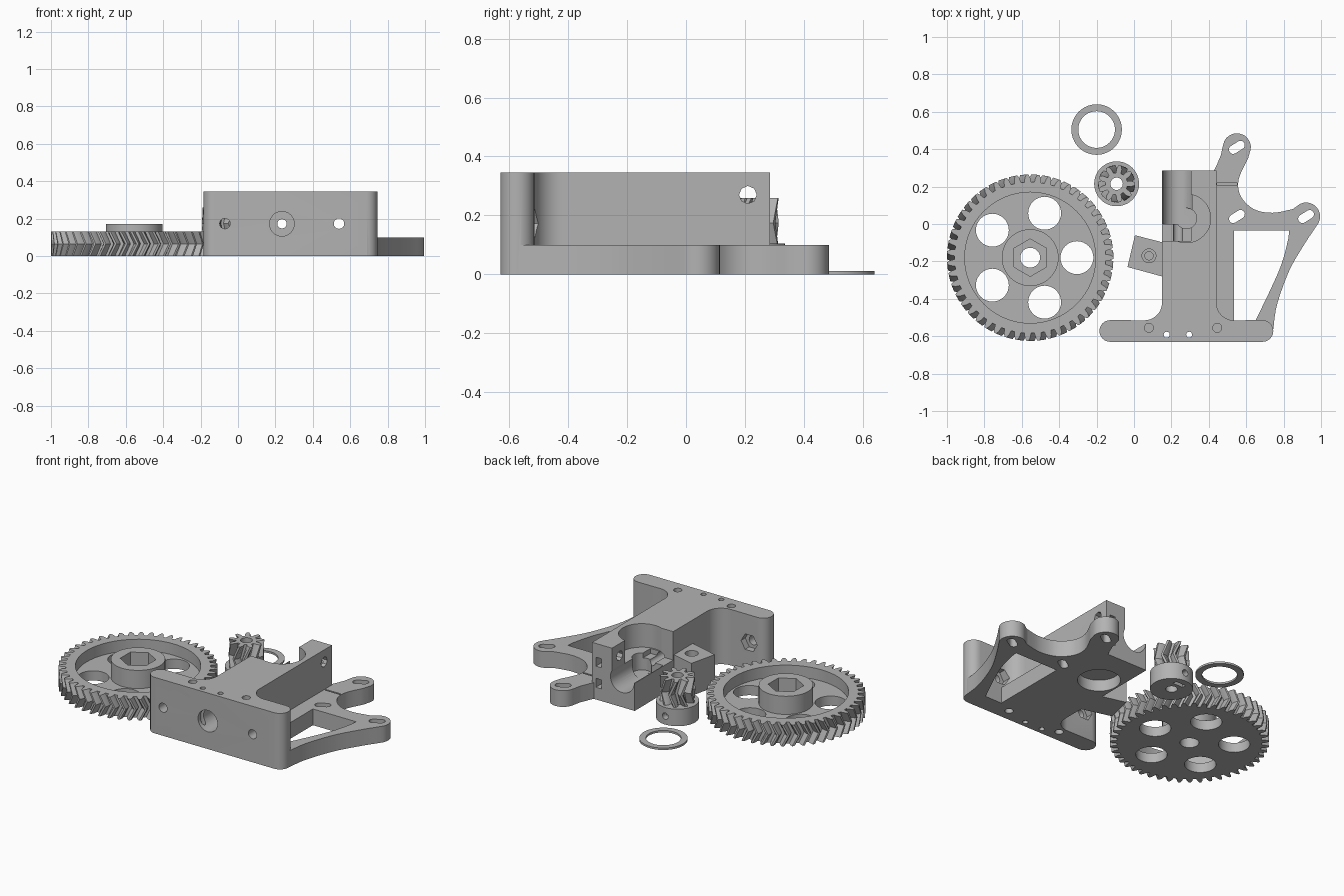
import bpy, bmesh
from math import sin, cos, pi, radians
from mathutils import Vector, Matrix

cube = bpy.data.objects.get("Cube")
if cube:
    bpy.data.objects.remove(cube, do_unlink=True)

grey = bpy.data.materials.new("plain grey")
grey.use_nodes = True
grey.diffuse_color = (0.45, 0.45, 0.45, 1)
grey.node_tree.nodes["Principled BSDF"].inputs["Base Color"].default_value = (0.45, 0.45, 0.45, 1)


def loft(name, rings):
    """Solid skinned through equal-length rings of points."""
    bm = bmesh.new()
    loops = [[bm.verts.new(p) for p in ring] for ring in rings]
    n = len(loops[0])
    for a, b in zip(loops, loops[1:]):
        for i in range(n):
            j = (i + 1) % n
            bm.faces.new((a[i], a[j], b[j], b[i]))
    bm.faces.new(loops[0][::-1])
    bm.faces.new(loops[-1])
    bmesh.ops.recalc_face_normals(bm, faces=bm.faces)
    mesh = bpy.data.meshes.new(name)
    bm.to_mesh(mesh)
    bm.free()
    mesh.materials.append(grey)
    ob = bpy.data.objects.new(name, mesh)
    bpy.context.collection.objects.link(ob)
    return ob


def prism(name, outline, z0, z1):
    return loft(name, [[(x, y, z) for x, y in outline] for z in (z0, z1)])


def arc(cx, cy, r, a0, a1, n=12):
    angles = [radians(a0 + (a1 - a0) * i / n) for i in range(n + 1)]
    return [(cx + r * cos(a), cy + r * sin(a)) for a in angles]


def circle(cx, cy, r, n=40, turn=0):
    return arc(cx, cy, r, turn, turn + 360, n)[:-1]


def curve(points, steps=5):
    """Smooth path through the points."""
    p = [Vector(q) for q in [points[0]] + points + [points[-1]]]
    out = []
    for a, b, c, d in zip(p, p[1:], p[2:], p[3:]):
        for i in range(steps):
            t = i / steps
            v = b * 2 + (c - a) * t + (a * 2 - b * 5 + c * 4 - d) * t**2 + (b * 3 - a - c * 3 + d) * t**3
            out.append(tuple(v / 2))
    return out + [points[-1]]


def box(x0, x1, y0, y1, z0, z1):
    return prism("box", [(x0, y0), (x1, y0), (x1, y1), (x0, y1)], z0, z1)


def rod(axis, a, b, r, start, end, n=32):
    """Cylinder along x (a, b = y, z) or along y (a, b = x, z)."""
    spot = (lambda u, v, w: (w, u, v)) if axis == "x" else (lambda u, v, w: (u, w, v))
    return loft("rod", [[spot(u, v, w) for u, v in circle(a, b, r, n)] for w in (start, end)])


def combine(ob, other, how="DIFFERENCE"):
    mod = ob.modifiers.new("combine", "BOOLEAN")
    mod.operation, mod.solver, mod.object = how, "EXACT", other
    bpy.context.view_layer.objects.active = ob
    bpy.ops.object.modifier_apply(modifier=mod.name)
    bpy.data.objects.remove(other, do_unlink=True)


def hole(ob, x, y, r, z0, z1, n=32, turn=0):
    combine(ob, prism("cutter", circle(x, y, r, n, turn), z0, z1))


def smooth(ob):
    bpy.ops.object.select_all(action="DESELECT")
    ob.select_set(True)
    bpy.context.view_layer.objects.active = ob
    bpy.ops.object.shade_smooth_by_angle(angle=radians(25))


def herringbone(name, cx, cy, teeth, module, z0, z1, twist):
    root, pitch, tip = (module * (teeth / 2 + k) for k in (-1.25, 0, 1))
    tooth = [(-0.33, root), (-0.25, pitch), (-0.1, tip), (0.1, tip), (0.25, pitch), (0.33, root)]
    rings = []
    for z, turn in ((z0, 0), ((z0 + z1) / 2, radians(twist)), (z1, 0)):
        rings.append([(cx + r * cos(a), cy + r * sin(a), z)
                      for i in range(teeth) for f, r in tooth
                      for a in [2 * pi * (i + f) / teeth + turn]])
    return loft(name, rings)


# Large gear: recessed web, hub with hex pocket, five lightening holes
gx, gy = -0.555, -0.18
gear = herringbone("large_gear", gx, gy, 47, 0.01816, 0, 0.13, 4.25)
hole(gear, gx, gy, 0.35, 0.06, 0.2, 64)
combine(gear, prism("hub", circle(gx, gy, 0.152, 48), 0.03, 0.172), "UNION")
hole(gear, gx, gy, 0.1, 0.09, 0.3, 6, 30)
hole(gear, gx, gy, 0.053, -0.1, 0.3)
for i in range(5):
    a = 2 * pi * i / 5
    hole(gear, gx + 0.25 * cos(a), gy + 0.25 * sin(a), 0.088, -0.1, 0.3)
smooth(gear)

# Small gear on its collar, with a set screw hole
sx, sy = -0.093, 0.215
pinion = herringbone("small_gear", sx, sy, 9, 0.01816, 0.09, 0.26, -22)
combine(pinion, prism("collar", circle(sx, sy, 0.12, 48), 0, 0.105), "UNION")
hole(pinion, sx, sy, 0.033, -0.1, 0.4)
combine(pinion, rod("y", sx, 0.052, 0.02, sy, sy + 0.2, 16))
combine(pinion, box(sx - 0.035, sx + 0.035, sy + 0.055, sy + 0.08, -0.1, 0.075))
smooth(pinion)

# Washer
washer = prism("washer", circle(-0.2, 0.505, 0.135, 64), 0, 0.012)
hole(washer, -0.2, 0.505, 0.098, -0.1, 0.1, 64)
smooth(washer)

# Body: front plate and tall column in one outline
outline = (arc(-0.127, -0.572, 0.058, 90, 270) + arc(0.687, -0.572, 0.058, -90, 90)
           + arc(0.535, -0.42, 0.095, 270, 180) + [(0.44, 0.285), (0.15, 0.285)]
           + arc(0.055, -0.42, 0.095, 0, -90))
body = prism("extruder_body", outline, 0, 0.345)

# Low mounting bracket with two lugs and a curved strut
bracket_outline = ([(0.3, 0.2), (0.3, -0.6), (0.69, -0.63), (0.73, -0.61)]
                   + curve([(0.745, -0.56), (0.765, -0.43), (0.83, -0.25), (0.91, -0.11), (0.97, -0.02)])
                   + arc(0.92, 0.04, 0.075, -40, 115)
                   + curve([(0.85, 0.08), (0.74, 0.06), (0.64, 0.08), (0.57, 0.15), (0.56, 0.24), (0.61, 0.35)])
                   + arc(0.55, 0.41, 0.075, -25, 170)
                   + curve([(0.465, 0.37), (0.44, 0.31), (0.42, 0.27)]))
bracket = prism("bracket", bracket_outline, 0, 0.1)
window = [(0.535, -0.035), (0.83, -0.035)] + curve(
    [(0.825, -0.08), (0.79, -0.21), (0.73, -0.35), (0.65, -0.515)]) + [(0.535, -0.515)]
combine(bracket, prism("cutter", window, -0.1, 0.2))
for x, y in ((0.55, 0.41), (0.55, 0.04), (0.92, 0.04)):
    slot = arc(0.023, 0, 0.023, -90, 90, 8) + arc(-0.023, 0, 0.023, 90, 270, 8)
    cutter = prism("cutter", slot, -0.1, 0.2)
    cutter.data.transform(Matrix.Translation((x, y, 0)) @ Matrix.Rotation(radians(32), 4, "Z"))
    combine(bracket, cutter)
combine(bracket, box(0.445, 0.55, 0.208, 0.218, 0.03, 0.2))
combine(body, bracket, "UNION")

# Open side for the idler, with a round trough and bearing seats
combine(body, box(0.1, 0.305, -0.09, 0.4, 0.17, 0.5))
combine(body, rod("y", 0.235, 0.17, 0.08, 0.0, 0.4))
hole(body, 0.28, 0.03, 0.13, 0.2, 0.5, 48)
hole(body, 0.28, 0.03, 0.12, -0.1, 0.07, 48)
hole(body, 0.28, 0.03, 0.055, 0.095, 0.5)

# Post: cross hole and two square nut slots
combine(body, rod("x", 0.21, 0.27, 0.03, 0.25, 0.6, 8))
for z in (0.075, 0.205):
    combine(body, box(0.375, 0.415, 0.2, 0.4, z, z + 0.055))

# Hinge lug on the right flank
lug = prism("hinge_lug", [(0.005, -0.06), (-0.035, -0.23), (0.16, -0.283), (0.16, -0.1)], 0, 0.2)
hole(lug, 0.08, -0.17, 0.037, 0.14, 0.3)
hole(lug, 0.08, -0.17, 0.022, 0.03, 0.3)
combine(body, lug, "UNION")

# Front plate: nozzle socket, feed path, bolt holes with hex nut traps
combine(body, rod("y", 0.235, 0.172, 0.066, -0.8, -0.42))
combine(body, rod("y", 0.235, 0.172, 0.025, -0.5, 0.1, 16))
for x in (-0.07, 0.54):
    combine(body, rod("y", x, 0.173, 0.028, -0.8, -0.35, 16))
    combine(body, rod("y", x, 0.173, 0.055, -0.555, -0.4, 6))

# Vertical holes in the plate
for x in (0.08, 0.445):
    hole(body, x, -0.555, 0.024, 0.28, 0.5, 20)
    hole(body, x, -0.555, 0.024, -0.1, 0.07, 20)
for x in (0.175, 0.295):
    hole(body, x, -0.592, 0.016, -0.1, 0.5, 16)
smooth(body)
